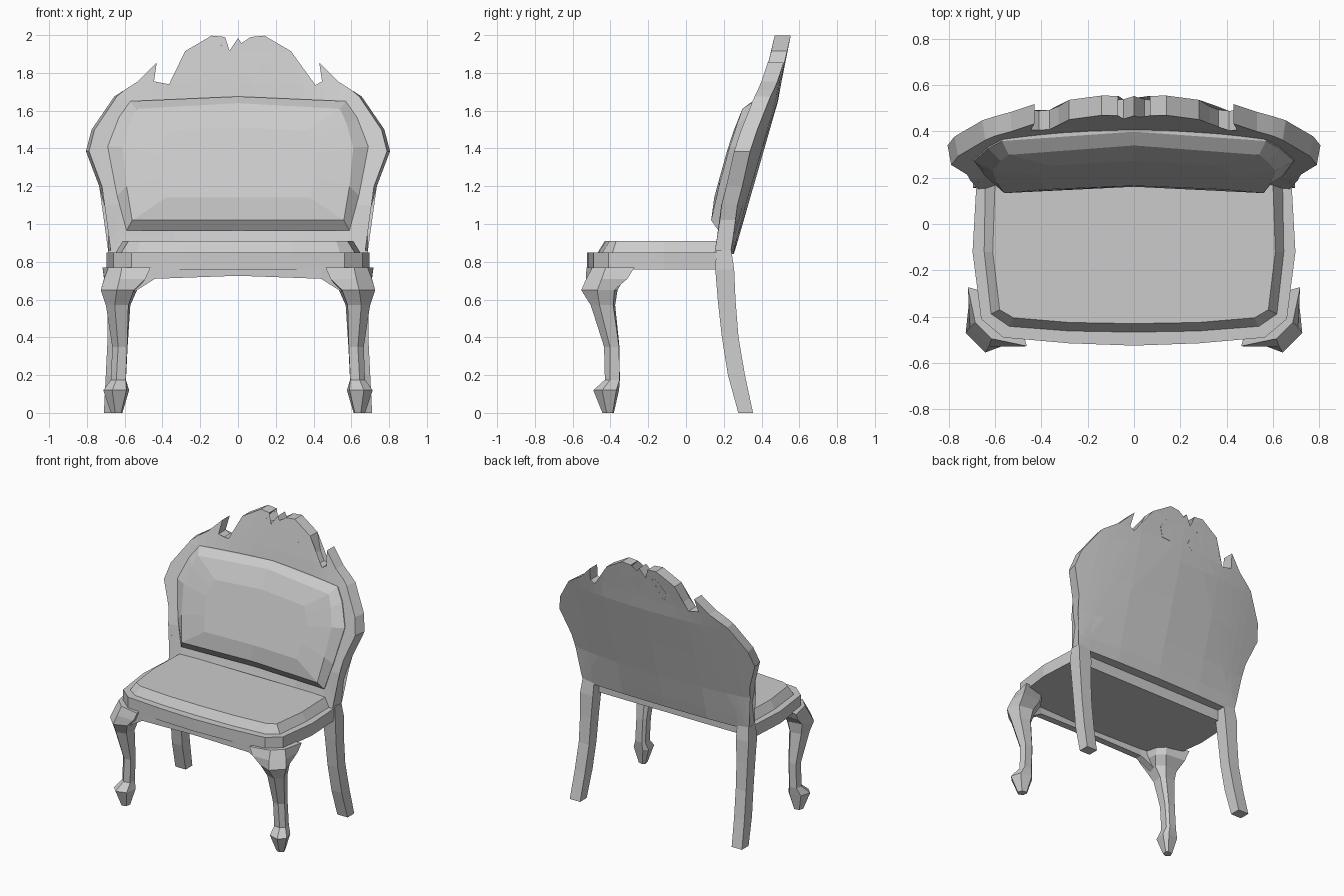
import bpy, bmesh
from mathutils import Vector


def finish(name, bm, mirror=False):
    bmesh.ops.recalc_face_normals(bm, faces=bm.faces)
    me = bpy.data.meshes.new(name)
    bm.to_mesh(me)
    bm.free()
    ob = bpy.data.objects.new(name, me)
    bpy.context.collection.objects.link(ob)
    if mirror:
        ob.modifiers.new("mirror", 'MIRROR')
    return ob


def loft(name, rings, mirror=False):
    bm = bmesh.new()
    vs = [[bm.verts.new(p) for p in r] for r in rings]
    n = len(rings[0])
    for a, b in zip(vs, vs[1:]):
        for i in range(n):
            j = (i + 1) % n
            bm.faces.new((a[i], a[j], b[j], b[i]))
    bm.faces.new(vs[0][::-1])
    bm.faces.new(vs[-1])
    return finish(name, bm, mirror)


def sym(half):
    """Closed symmetric outline from its right half."""
    return half + [(-x, y) for x, y in reversed(half) if x > 1e-6]


def interp(tab, t):
    for (a, ya), (b, yb) in zip(tab, tab[1:]):
        if t <= b:
            break
    return ya + (yb - ya) * (t - a) / (b - a)


# Rear surface of the leaning, bowed backrest
def back_y(x, z):
    lean = interp([(0.83, 0.25), (0.93, 0.28), (1.65, 0.487), (1.75, 0.505), (2.0, 0.555)], z)
    fade = max(0, min(1, (z - 0.7) / 0.4, (2 - z) / 0.35))
    return lean - 0.11 * x * x * fade


THICK = 0.085

# Backrest frame with carved crest
crest = [(0.685, 0.84), (0.685, 1.02), (0.735, 1.2), (0.805, 1.385), (0.775, 1.5),
         (0.655, 1.675), (0.53, 1.755), (0.43, 1.855), (0.445, 1.755), (0.41, 1.735),
         (0.365, 1.74), (0.325, 1.80), (0.28, 1.915), (0.14, 1.997), (0.068, 1.99),
         (0.16, 1.895), (0.2, 1.835), (0.175, 1.765), (0.078, 1.757), (0.042, 1.79),
         (0.055, 1.825), (0.115, 1.84), (0.115, 1.89), (0.045, 1.917), (0, 1.985)]
bm = bmesh.new()
bm.faces.new([bm.verts.new((x, 0, z)) for x, z in sym(crest)])
bmesh.ops.triangulate(bm, faces=bm.faces[:])
cuts = [((x, 0, 0), (1, 0, 0)) for x in (-0.6, -0.35, 0, 0.35, 0.6)]
cuts += [((0, 0, z), (0, 0, 1)) for z in (0.93, 1.1, 1.38, 1.65, 1.75)]
for co, no in cuts:
    bmesh.ops.bisect_plane(bm, geom=bm.verts[:] + bm.edges[:] + bm.faces[:],
                           plane_co=co, plane_no=no, dist=1e-5)
ext = bmesh.ops.extrude_face_region(bm, geom=bm.faces[:])
front = {v for v in ext["geom"] if isinstance(v, bmesh.types.BMVert)}
for v in bm.verts:
    v.co.y = back_y(v.co.x, v.co.z) - (THICK if v in front else 0)
    if v in front and v.co.z < 1.7:
        v.co.x *= 0.98
finish("back_frame", bm)

# Padded back panel: rim, bevel, bulging middle
outer = sym([(0, 0.965), (0.59, 0.965), (0.64, 1.15), (0.69, 1.41), (0.63, 1.565), (0.57, 1.65), (0, 1.675)])
inner = sym([(0, 1.02), (0.56, 1.02), (0.59, 1.2), (0.61, 1.405), (0.575, 1.53), (0.54, 1.61), (0, 1.64)])
middle = [(x * 0.68, 1.32 + (z - 1.32) * 0.6) for x, z in inner]
loft("back_cushion", [[(x, back_y(x, z) - THICK - d, z) for x, z in ring]
                      for ring, d in ((outer, -0.01), (outer, 0.008), (inner, 0.06), (middle, 0.09))])

# Seat rail and seat cushion
rail = sym([(0, -0.525), (0.28, -0.515), (0.565, -0.49), (0.66, -0.41), (0.697, -0.12), (0.68, 0.18)])
base = sym([(0, -0.47), (0.28, -0.465), (0.54, -0.445), (0.62, -0.39), (0.65, -0.12), (0.645, 0.175)])
top = sym([(0, -0.43), (0.28, -0.425), (0.52, -0.405), (0.58, -0.37), (0.61, -0.12), (0.60, 0.175)])
loft("seat_rail", [[(x, y, z) for x, y in rail] for z in (0.76, 0.85)])
loft("seat_cushion", [[(x, y, z) for x, y in o] for o, z in ((base, 0.845), (top, 0.91))])

# Shaped apron under the front rail
loft("front_apron", [[(x, y, 0.77), (x, y + 0.05, 0.77), (x, y + 0.05, z), (x, y, z)]
                     for x, y, z in ((-0.55, -0.485, 0.64), (-0.44, -0.5, 0.71), (0, -0.515, 0.726),
                                     (0.44, -0.5, 0.71), (0.55, -0.485, 0.64))])

# Front cabriole legs, set diagonally: z, centre x, y, half depth, face half width, side half width
U, V = Vector((1, -1, 0)).normalized(), Vector((1, 1, 0)).normalized()
rings = []
for z, cx, cy, d, a, w in ((0, 0.64, -0.41, 0.03, 0.016, 0.03),
                           (0.12, 0.64, -0.418, 0.07, 0.033, 0.07),
                           (0.175, 0.63, -0.387, 0.04, 0.02, 0.05),
                           (0.35, 0.622, -0.39, 0.04, 0.022, 0.05),
                           (0.57, 0.63, -0.435, 0.065, 0.033, 0.07),
                           (0.65, 0.622, -0.45, 0.088, 0.06, 0.1),
                           (0.71, 0.60, -0.42, 0.095, 0.058, 0.155),
                           (0.77, 0.59, -0.40, 0.085, 0.05, 0.18)):
    c = Vector((cx, cy, z))
    rings.append([c + U * u + V * v for u, v in
                  ((d, -a), (d, a), (0, w), (-d, a * 0.6), (-d, -a * 0.6), (0, -w))])
loft("front_leg", rings, mirror=True)

# Rear sabre legs: z, front y, back y, inner x, outer x
loft("rear_leg", [[(xi, yf, z), (xo, yf, z), (xo, yb, z), (xi, yb, z)]
                  for z, yf, yb, xi, xo in ((0, 0.277, 0.355, 0.625, 0.71),
                                            (0.2, 0.222, 0.312, 0.615, 0.70),
                                            (0.4, 0.19, 0.278, 0.605, 0.69),
                                            (0.6, 0.168, 0.262, 0.60, 0.69),
                                            (0.76, 0.155, 0.255, 0.59, 0.695),
                                            (0.86, 0.16, 0.24, 0.59, 0.685))], mirror=True)
